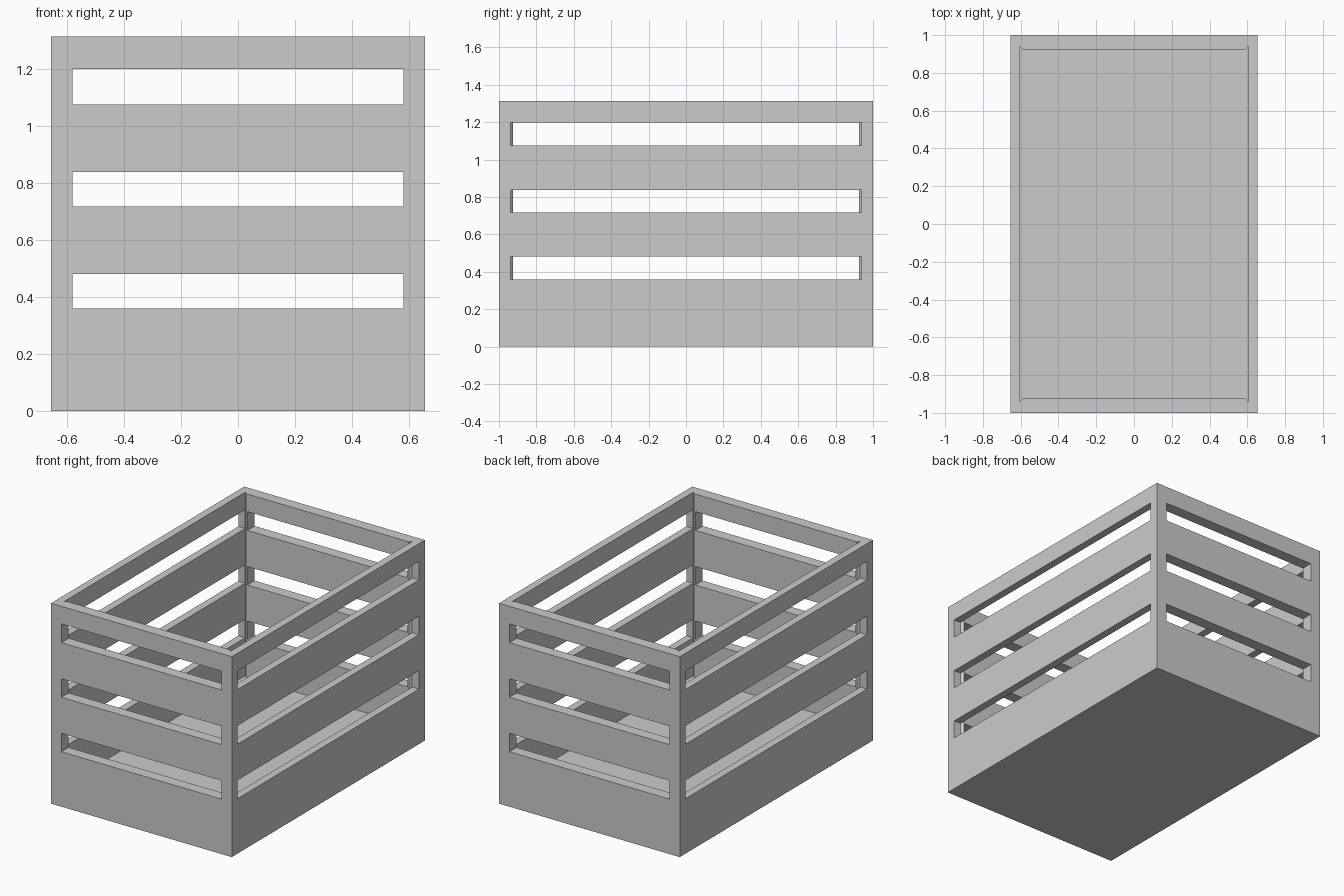
import bpy, bmesh

if "Cube" in bpy.data.objects:
    bpy.data.objects.remove(bpy.data.objects["Cube"])

HX, HY, H = 0.655, 1.0, 1.313          # outer half sizes and height
FLOOR = 0.11
SLOTS = [(0.36, 0.481), (0.717, 0.838), (1.075, 1.198)]


def prism(name, outline, z0, z1):
    """Extrude a plan outline (counter-clockwise) from z0 to z1."""
    bm = bmesh.new()
    face = bm.faces.new([bm.verts.new((x, y, z0)) for x, y in outline])
    top = bmesh.ops.extrude_face_region(bm, geom=[face])
    verts = [g for g in top["geom"] if isinstance(g, bmesh.types.BMVert)]
    bmesh.ops.translate(bm, verts=verts, vec=(0, 0, z1 - z0))
    bmesh.ops.recalc_face_normals(bm, faces=bm.faces)
    me = bpy.data.meshes.new(name)
    bm.to_mesh(me)
    bm.free()
    ob = bpy.data.objects.new(name, me)
    bpy.context.collection.objects.link(ob)
    return ob


def rect(x0, x1, y0, y1):
    return [(x0, y0), (x1, y0), (x1, y1), (x0, y1)]


# Solid crate body
crate = prism("slatted_crate", rect(-HX, HX, -HY, HY), 0, H)

# Open interior, with small bevelled ears in the corners
quarter = [(0.605, 0.94), (0.59, 0.925)]
inner = (quarter
         + [(-x, y) for x, y in reversed(quarter)]
         + [(-x, -y) for x, y in quarter]
         + [(x, -y) for x, y in reversed(quarter)])
cutters = [prism("interior_cutter", inner, FLOOR, H + 0.2)]

# Long slots through the end and side walls
for z0, z1 in SLOTS:
    cutters.append(prism("end_slot_cutter", rect(-0.58, 0.58, -1.1, 1.1), z0, z1))
    for x0, x1 in ((0.6045, 0.75), (-0.75, -0.6045)):
        cutters.append(prism("side_slot_cutter", rect(x0, x1, -0.939, 0.939), z0, z1))

bpy.context.view_layer.objects.active = crate
for c in cutters:
    c.hide_render = True
    mod = crate.modifiers.new("cut", "BOOLEAN")
    mod.operation = "DIFFERENCE"
    mod.solver = "EXACT"
    mod.object = c
    bpy.ops.object.modifier_apply(modifier=mod.name)
for c in cutters:
    bpy.data.objects.remove(c)
